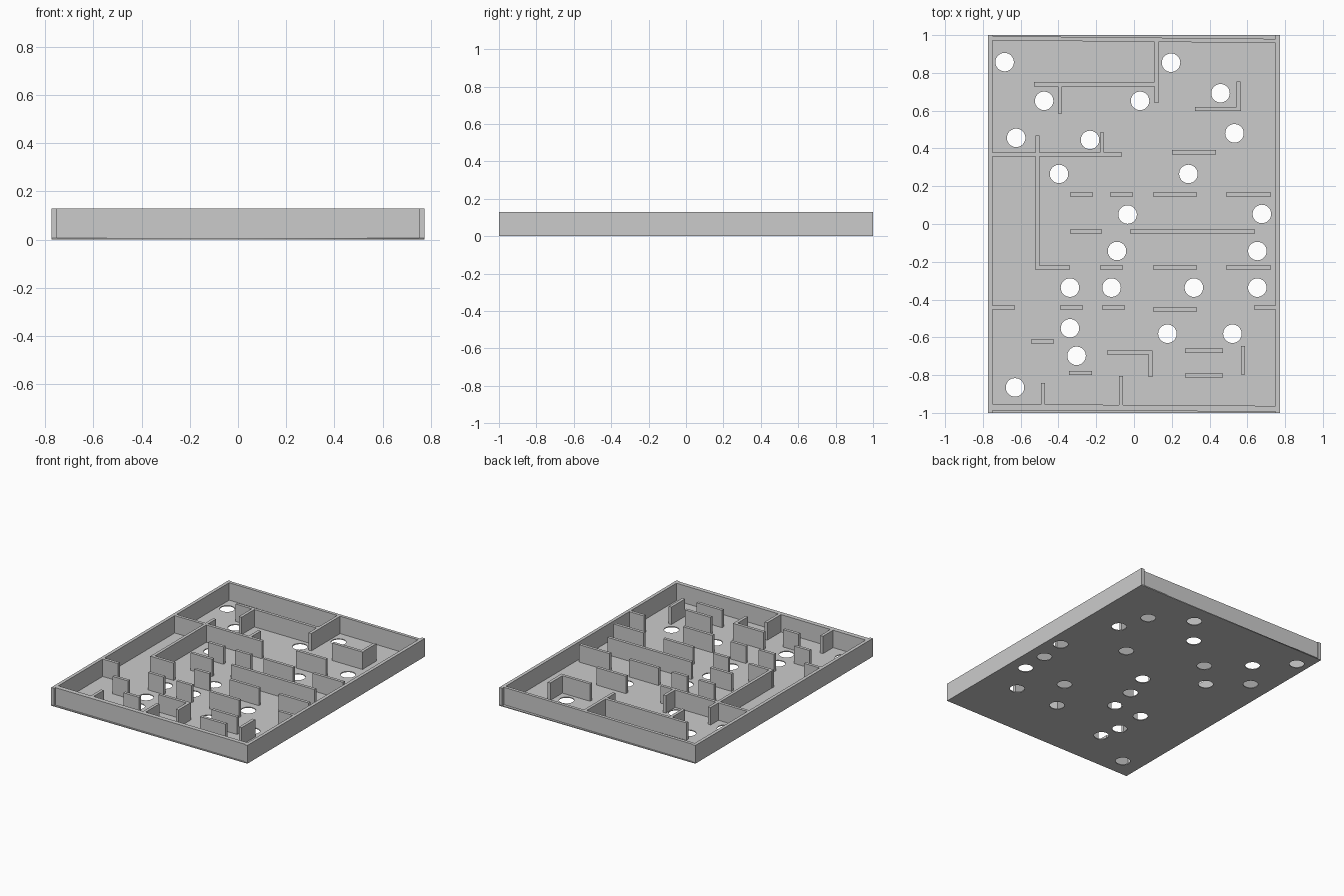
import bpy, bmesh, math

if "Cube" in bpy.data.objects:
    bpy.data.objects.remove(bpy.data.objects["Cube"])

H = 0.13        # wall height
T = 0.0215      # inner wall thickness
FLOOR = 0.006   # floor thickness
R = 0.049       # hole radius


def prism(name, corners, height=H):
    """Vertical prism standing on z = 0 (corners counter-clockwise)."""
    bm = bmesh.new()
    face = bm.faces.new([bm.verts.new((x, y, 0)) for x, y in corners])
    ext = bmesh.ops.extrude_face_region(bm, geom=[face], use_keep_orig=True)
    top = [g for g in ext["geom"] if isinstance(g, bmesh.types.BMVert)]
    bmesh.ops.translate(bm, verts=top, vec=(0, 0, height))
    bmesh.ops.recalc_face_normals(bm, faces=bm.faces)
    me = bpy.data.meshes.new(name)
    bm.to_mesh(me)
    bm.free()
    ob = bpy.data.objects.new(name, me)
    bpy.context.collection.objects.link(ob)
    return ob


def block(name, x0, x1, y0, y1):
    return prism(name, [(x0, y0), (x1, y0), (x1, y1), (x0, y1)])


# Floor: filled outline with round holes
holes = [(-.685, .857), (.196, .854), (-.476, .652), (.032, .652), (.458, .692),
         (-.624, .456), (-.233, .445), (.532, .48), (-.397, .265), (.288, .265),
         (-.034, .05), (.677, .053), (-.09, -.143), (.653, -.143),
         (-.339, -.337), (-.119, -.337), (.317, -.337), (.653, -.337),
         (-.339, -.552), (.177, -.581), (.521, -.581), (-.304, -.698), (-.63, -.865)]
cu = bpy.data.curves.new("floor", 'CURVE')
cu.dimensions = '2D'
cu.fill_mode = 'BOTH'
cu.extrude = FLOOR / 2


def loop(points):
    s = cu.splines.new('POLY')
    s.points.add(len(points) - 1)
    for p, (x, y) in zip(s.points, points):
        p.co = (x, y, 0, 1)
    s.use_cyclic_u = True


loop([(-.772, -1), (.772, -1), (.772, 1), (-.772, 1)])
for cx, cy in holes:
    loop([(cx + R * math.cos(a * math.tau / 32), cy + R * math.sin(a * math.tau / 32))
          for a in range(32)])
floor = bpy.data.objects.new("floor", cu)
bpy.context.collection.objects.link(floor)
floor.location.z = FLOOR / 2
bpy.context.view_layer.objects.active = floor
floor.select_set(True)
bpy.ops.object.convert(target='MESH')

# Outer frame: straight sides, slightly slanted ends
block("frame_left", -.774, -.75, -1, 1)
block("frame_right", .75, .774, -1, 1)
prism("frame_back", [(-.76, .972), (.76, .958), (.76, .98), (-.76, .995)])
prism("frame_front", [(-.76, -.987), (.76, -.993), (.76, -.963), (-.76, -.953)])

# Inner walls along x: (y, x start, x end)
along_x = [(.74, -.529, .11), (.608, .323, .566), (.369, -.755, -.063), (.38, .201, .434),
           (.157, -.339, -.217), (.157, -.127, -.005), (.157, .1, .333), (.157, .487, .725),
           (-.04, -.339, -.169), (-.04, -.021, .64),
           (-.23, -.524, -.339), (-.23, -.18, -.058), (-.23, .1, .333), (-.23, .487, .725),
           (-.443, -.755, -.63), (-.443, -.392, -.27), (-.443, -.169, -.048),
           (-.443, .635, .755), (-.453, .1, .333),
           (-.623, -.545, -.423), (-.788, -.344, -.222), (-.681, -.143, .095),
           (-.671, .27, .471), (-.803, .27, .471)]
for i, (y, a, b) in enumerate(along_x):
    block(f"cross_wall_{i + 1}", a, b, y - T / 2, y + T / 2)

# Inner walls along y: (x, y start, y end)
along_y = [(.12, .64, .97), (-.392, .586, .735), (.553, .61, .755), (-.17, .375, .485),
           (-.512, -.241, .468), (-.481, -.965, -.841), (-.068, -.965, -.804),
           (.087, -.809, -.671), (.577, -.798, -.645)]
for i, (x, a, b) in enumerate(along_y):
    block(f"long_wall_{i + 1}", x - T / 2, x + T / 2, a, b)
